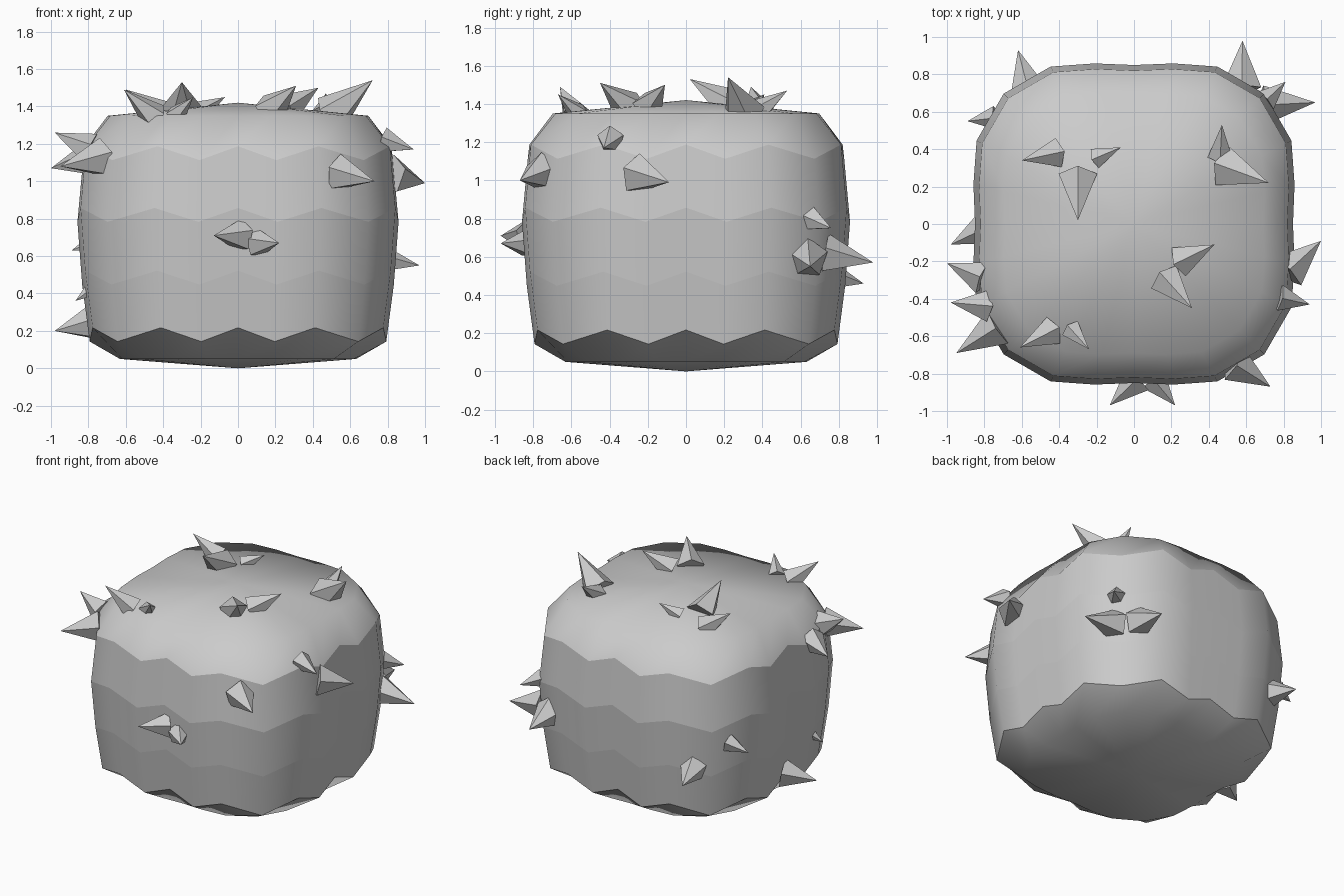
import bpy, bmesh, math
from mathutils import Vector
from mathutils.bvhtree import BVHTree

if "Cube" in bpy.data.objects:
    bpy.data.objects.remove(bpy.data.objects["Cube"])

SIDES = 24
ZIG = 0.037


def make_object(name, bm):
    bmesh.ops.recalc_face_normals(bm, faces=bm.faces)
    me = bpy.data.meshes.new(name)
    bm.to_mesh(me)
    bm.free()
    ob = bpy.data.objects.new(name, me)
    bpy.context.collection.objects.link(ob)
    return ob


# Rounded-square cross-section: one eighth, mirrored and turned four times
eighth = [(0, -1), (0.25, -1.01), (0.525, -0.99), (0.82, -0.82)]
quarter = eighth + [(-y, -x) for x, y in eighth[2:0:-1]]
outline = []
for k in range(4):
    outline += quarter
    quarter = [(-y, x) for x, y in quarter]

# Body: stacked rings (height, half-width), the middle ones zigzag
rings = [(0.05, 0.625), (0.18, 0.785), (0.485, 0.825),
         (0.82, 0.85), (1.15, 0.82), (1.35, 0.69)]
bm = bmesh.new()
loops = []
for n, (z, w) in enumerate(rings):
    zig = ZIG if 0 < n < len(rings) - 1 else 0
    loops.append([bm.verts.new((x * w, y * w, z + (-zig if i % 2 else zig)))
                  for i, (x, y) in enumerate(outline)])
bottom = bm.verts.new((0, 0, 0))
top = bm.verts.new((0, 0, 1.42))
for i in range(SIDES):
    j = (i + 1) % SIDES
    for a, b in zip(loops, loops[1:]):
        bm.faces.new((a[i], a[j], b[j], b[i]))
    bm.faces.new((bottom, loops[0][j], loops[0][i]))
    bm.faces.new((top, loops[-1][i], loops[-1][j]))
for f in bm.faces:
    f.smooth = True
# Zigzag lines stay crisp, the rims are soft
for ring in loops[1:5]:
    for i in range(SIDES):
        bm.edges.get((ring[i], ring[(i + 1) % SIDES])).smooth = False
surface = BVHTree.FromBMesh(bm)
make_object("body", bm)


def spike(name, base, tip, radius):
    """Flat-faced five-sided cone with its root sunk into the body."""
    base = base - (tip - base).normalized() * 0.02
    d = tip - base
    rot = d.to_track_quat('Z', 'Y')
    bm = bmesh.new()
    bmesh.ops.create_cone(bm, cap_ends=True, segments=5, radius1=radius,
                          radius2=0, depth=d.length)
    for v in bm.verts:
        v.co = rot @ v.co + (base + tip) / 2
    bmesh.ops.remove_doubles(bm, verts=bm.verts, dist=1e-5)
    make_object(name, bm)


# Side spikes: tip, and how far round (degrees) the root sits from the tip
side_spikes = [
    (1.0, -.09, .99, -11), (.94, -.43, 1.17, -2), (.73, -.87, 1.0, -4),
    (.97, .65, .55, 8), (.81, .76, .75, 0), (.58, .98, .57, -7),
    (-.62, .93, .46, 4), (-.89, .55, .63, -5), (-.98, -.11, .2, -5),
    (-1.0, -.21, 1.07, 7), (-.98, -.42, 1.26, 5), (-.95, -.69, 1.08, 1),
    (-.87, -.34, .36, 0), (-.13, -.97, .71, 8), (.22, -.97, .67, -5)]
for n, (x, y, z, lean) in enumerate(side_spikes, 1):
    a = math.atan2(y, x) + math.radians(lean)
    root_z = z + (0.04 if z < 1.2 else -0.08)   # most droop, high ones rise
    if abs(y) > 0.96 and z > 0.6:
        root_z = z                               # front pair is level
    hit = surface.ray_cast(Vector((0, 0, root_z)), Vector((math.cos(a), math.sin(a), 0)))[0]
    tip = Vector((x, y, z))
    length = (tip - hit).length
    spike(f"side_spike_{n}", hit, tip, min(0.48 * length, 0.11))

# Top spikes: tip, and compass direction (degrees) from tip back to root
top_spikes = [
    (.72, .22, 1.54, 160), (.47, .53, 1.47, 267), (.43, -.11, 1.5, 206),
    (.31, -.45, 1.51, 132), (-.61, -.66, 1.49, 27), (-.24, -.67, 1.45, 132),
    (-.3, .02, 1.53, 90), (-.6, .34, 1.49, 12), (-.07, .41, 1.45, 203)]
for n, (x, y, z, heading) in enumerate(top_spikes, 1):
    rise = z - 1.39
    reach = 0.06 + 1.1 * rise
    a = math.radians(heading)
    start = Vector((x + reach * math.cos(a), y + reach * math.sin(a), 2))
    hit = surface.ray_cast(start, Vector((0, 0, -1)))[0]
    spike(f"top_spike_{n}", hit, Vector((x, y, z)), 0.02 + 0.63 * rise)
